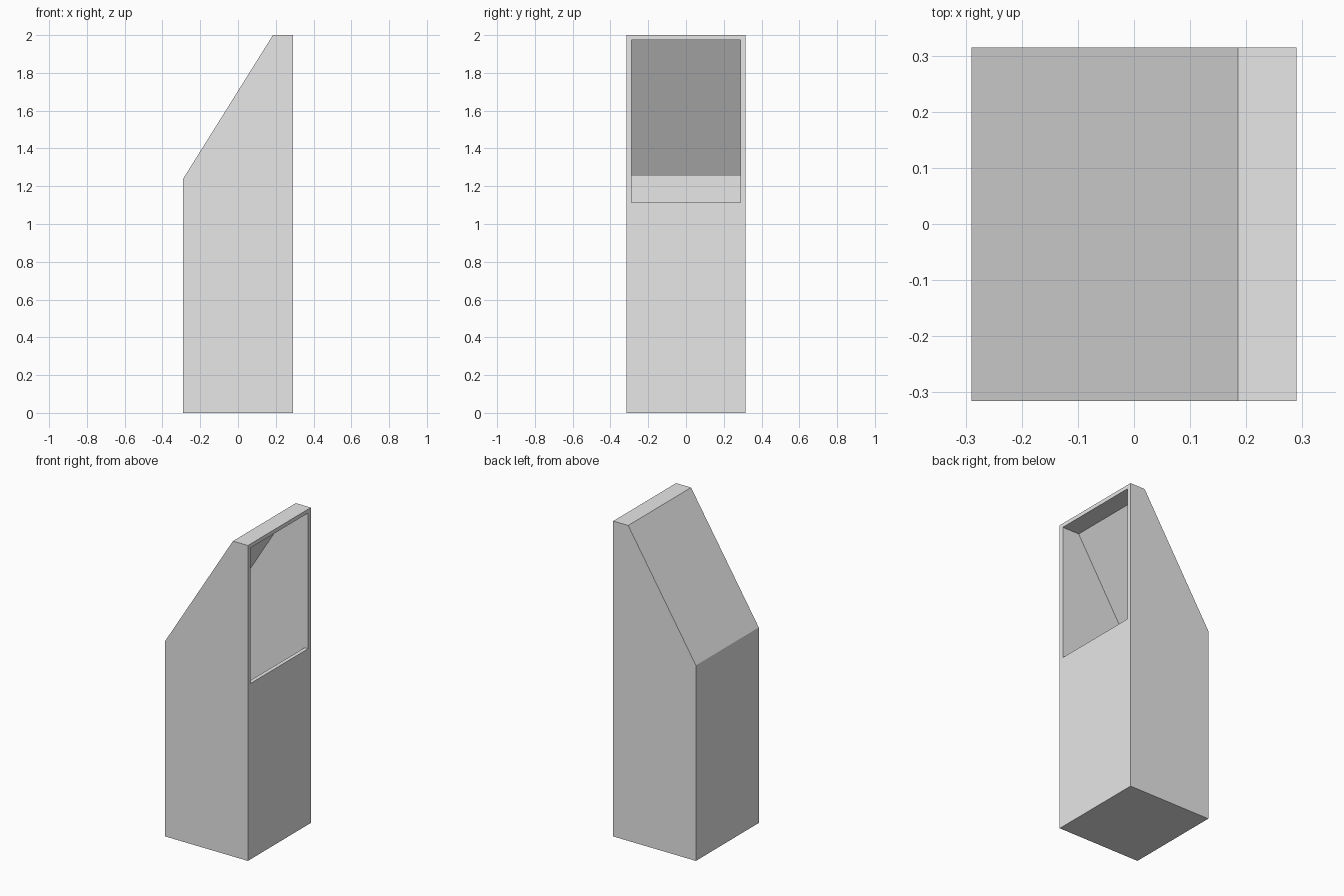
import bpy, bmesh

cube = bpy.data.objects.get("Cube")
if cube:
    bpy.data.objects.remove(cube, do_unlink=True)

grey = bpy.data.materials.new("light_grey")
grey.use_nodes = True
color = (0.8, 0.8, 0.8, 1)
grey.diffuse_color = color
grey.node_tree.nodes["Principled BSDF"].inputs["Base Color"].default_value = color


def prism(name, profile, half_depth):
    """Extrude an x-z profile symmetrically along y."""
    bm = bmesh.new()
    face = bm.faces.new([bm.verts.new((x, -half_depth, z)) for x, z in profile])
    ext = bmesh.ops.extrude_face_region(bm, geom=[face])
    verts = [v for v in ext["geom"] if isinstance(v, bmesh.types.BMVert)]
    bmesh.ops.translate(bm, verts=verts, vec=(0, 2 * half_depth, 0))
    bmesh.ops.recalc_face_normals(bm, faces=bm.faces)
    mesh = bpy.data.meshes.new(name)
    bm.to_mesh(mesh)
    bm.free()
    mesh.materials.append(grey)
    obj = bpy.data.objects.new(name, mesh)
    bpy.context.collection.objects.link(obj)
    return obj


# Outer housing with a sloped back
housing = prism("housing", [(-0.29, 0), (0.29, 0), (0.29, 2),
                            (0.185, 2), (-0.29, 1.24)], 0.315)

# Hollow inside, running out through the window on the left side
wall = 0.265
cavity = prism("cavity_cutter", [(-0.278, 0.025), (wall, 0.025), (wall, 1.115),
                                 (0.35, 1.115), (0.35, 1.975),
                                 (0.171, 1.975), (-0.278, 1.253)], 0.288)
cavity.hide_render = True

cut = housing.modifiers.new("hollow", "BOOLEAN")
cut.operation = "DIFFERENCE"
cut.solver = "EXACT"
cut.object = cavity

# Bake the cut and discard the cutter
bpy.context.view_layer.update()
graph = bpy.context.evaluated_depsgraph_get()
result = bpy.data.meshes.new_from_object(housing.evaluated_get(graph))
housing.modifiers.clear()
housing.data = result
bpy.data.objects.remove(cavity, do_unlink=True)
